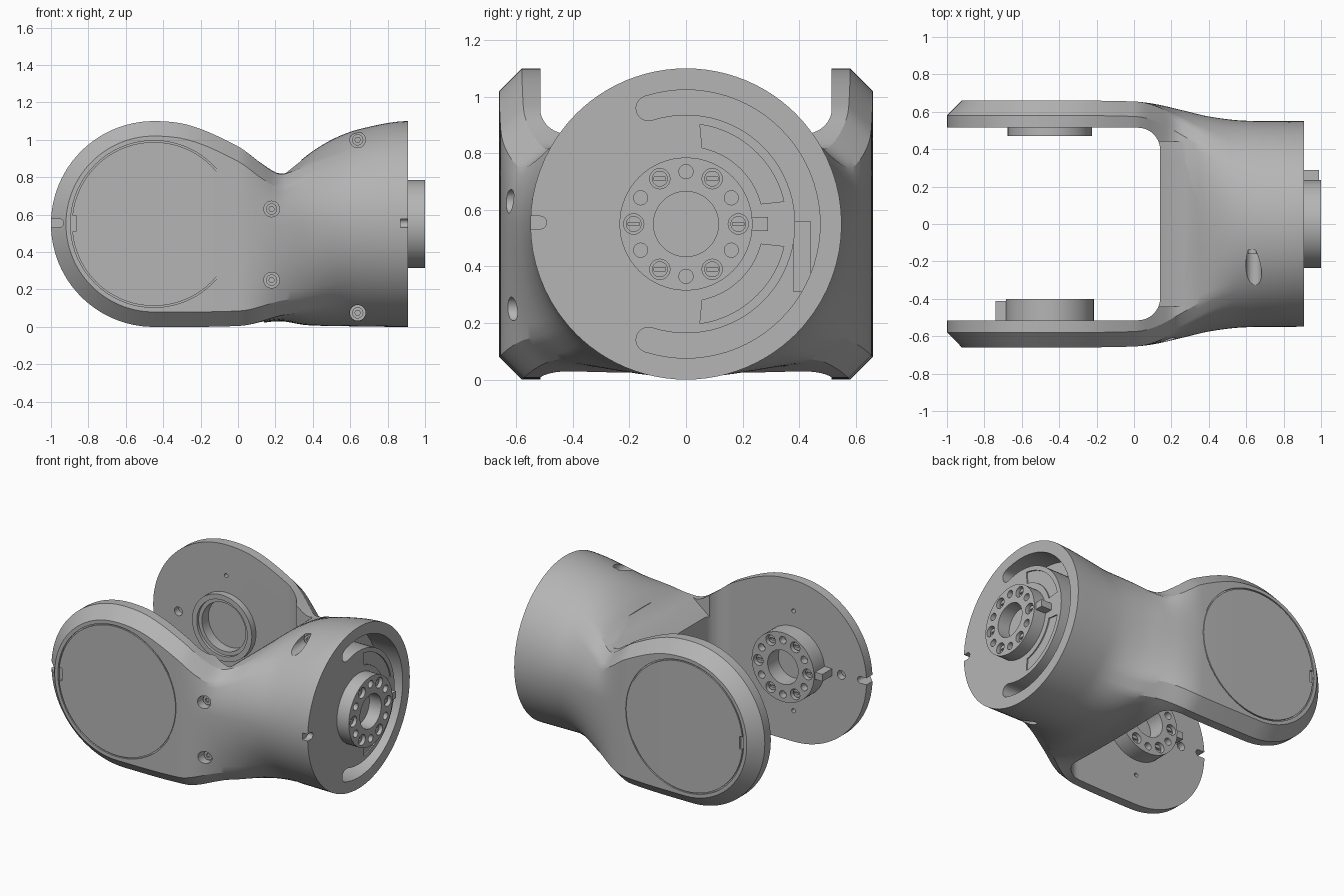
import bpy, bmesh, math
from math import sin, cos, pi, radians

cube = bpy.data.objects.get("Cube")
if cube:
    bpy.data.objects.remove(cube, do_unlink=True)

grey = bpy.data.materials.new("machined grey")
GREY = (0.46, 0.46, 0.46, 1)
grey.use_nodes = True
grey.diffuse_color = GREY
grey.node_tree.nodes["Principled BSDF"].inputs["Base Color"].default_value = GREY

AX, MID, R = -0.45, 0.55, 0.55     # joint axis x, mid height, main radius
END = 0.91                         # flat end of the barrel


def make(name, bm):
    bmesh.ops.recalc_face_normals(bm, faces=bm.faces)
    mesh = bpy.data.meshes.new(name)
    bm.to_mesh(mesh)
    bm.free()
    mesh.materials.append(grey)
    ob = bpy.data.objects.new(name, mesh)
    bpy.context.collection.objects.link(ob)
    return ob


def prism(name, pts, axis, a, b):
    """Extrude a 2D outline along an axis from a to b."""
    place = {"x": lambda u, v, d: (d, u, v),
             "y": lambda u, v, d: (u, d, v),
             "z": lambda u, v, d: (u, v, d)}[axis]
    bm = bmesh.new()
    lo = [bm.verts.new(place(u, v, a)) for u, v in pts]
    hi = [bm.verts.new(place(u, v, b)) for u, v in pts]
    bm.faces.new(lo)
    bm.faces.new(hi)
    for i in range(len(pts)):
        j = (i + 1) % len(pts)
        bm.faces.new((lo[i], lo[j], hi[j], hi[i]))
    return make(name, bm)


def arc(u, v, r, a0, a1, n):
    return [(u + r * cos(radians(a0 + (a1 - a0) * i / n)),
             v + r * sin(radians(a0 + (a1 - a0) * i / n))) for i in range(n + 1)]


def circle(u, v, r, n=32):
    return arc(u, v, r, 0, 360, n)[:-1]


def rect(u0, u1, v0, v1):
    return [(u0, v0), (u1, v0), (u1, v1), (u0, v1)]


def band(r0, r1, half_start, half_end):
    """Curved slot around the barrel axis, with round ends."""
    rm, rr = (r0 + r1) / 2, (r1 - r0) / 2
    end = radians(half_end)
    start = radians(half_start)
    pts = arc(0, MID, r1, half_start, half_end, 48)
    pts += arc(rm * cos(end), MID + rm * sin(end), rr, half_end, half_end + 180, 8)[1:-1]
    pts += arc(0, MID, r0, half_end, half_start, 48)
    pts += arc(rm * cos(start), MID + rm * sin(start), rr, half_start + 180, half_start + 360, 8)[1:-1]
    return pts


def cut(ob, cutter, op="DIFFERENCE"):
    mod = ob.modifiers.new("cut", "BOOLEAN")
    mod.operation, mod.solver, mod.object = op, "EXACT", cutter
    bpy.context.view_layer.objects.active = ob
    bpy.ops.object.modifier_apply(modifier=mod.name)
    bpy.data.objects.remove(cutter, do_unlink=True)


def curve(knots, x):
    """Smooth interpolation through (x, value) knots."""
    n = len(knots)
    x = min(max(x, knots[0][0]), knots[-1][0])
    i = max(k for k in range(n - 1) if knots[k][0] <= x)

    def slope(k):
        a, b = knots[max(k - 1, 0)], knots[min(k + 1, n - 1)]
        return 0 if k in (0, n - 1) else (b[1] - a[1]) / (b[0] - a[0])
    (x0, y0), (x1, y1) = knots[i], knots[i + 1]
    d = x1 - x0
    t = (x - x0) / d
    return (y0 * (1 + 2 * t) * (1 - t) ** 2 + slope(i) * d * t * (1 - t) ** 2
            + y1 * t * t * (3 - 2 * t) + slope(i + 1) * d * t * t * (t - 1))


# Body: half sections run down the top, spin round the joint, return below
TOP = [(AX, .55), (-.25, .525), (0, .415), (.13, .325), (.22, .282), (.3, .315),
       (.4, .39), (.52, .46), (.66, .51), (END, .55)]
BOTTOM = [(AX, .55), (0, .545), (.22, .52), (.36, .54), (.5, .545), (END, .55)]
WIDTH = [(AX, .66), (0, .655), (.12, .64), (.25, .61), (.4, .575), (.58, .553), (END, .55)]


def half_section(x, h):
    w, c = curve(WIDTH, x), 0.08
    t = min(max((x - 0.02) / 0.6, 0), 1)
    m = t * t * (3 - 2 * t)
    corners = [(0, w, 0, 0), (8, w, h - c, 40), (12, w - c, h, 52), (22, 0, h, 90)]
    side = []
    for (i0, y0, z0, a0), (i1, y1, z1, a1) in zip(corners, corners[1:]):
        for i in range(i0, i1):
            f = (i - i0) / (i1 - i0)
            a = radians(a0 + (a1 - a0) * f)
            side.append(((1 - m) * (y0 + (y1 - y0) * f) + m * w * cos(a),
                         (1 - m) * (z0 + (z1 - z0) * f) + m * h * sin(a)))
    return side + [(0, h)] + [(-y, z) for y, z in reversed(side)]


xs = [END + (AX - END) * i / 56 for i in range(57)]
rows = [[(x, y, MID + q) for y, q in half_section(x, curve(TOP, x))] for x in xs]
for i in range(1, 56):
    a = pi * i / 56
    rows.append([(AX - q * sin(a), y, MID + q * cos(a)) for y, q in half_section(AX, R)])
rows += [[(x, y, MID - q) for y, q in half_section(x, curve(BOTTOM, x))] for x in reversed(xs)]
bm = bmesh.new()
grid = [[bm.verts.new(p) for p in row] for row in rows]
for r0, r1 in zip(grid, grid[1:]):
    for k in range(len(r0) - 1):
        bm.faces.new((r0[k], r0[k + 1], r1[k + 1], r1[k]))
bmesh.ops.remove_doubles(bm, verts=bm.verts, dist=1e-5)
bmesh.ops.holes_fill(bm, edges=[e for e in bm.edges if e.is_boundary], sides=0)
body = make("yoke_body", bm)

# Fork gap with round inner corners, and sloped saddle of the web
gap = [(-1.3, -.515)] + arc(.02, -.395, .12, -90, 0, 10) + arc(.02, .395, .12, 0, 90, 10) + [(-1.3, .515)]
cut(body, prism("gap", gap, "z", -.2, 1.4))
cut(body, prism("saddle", [(.1, .7), (.14, .73), (.34, .89), (.34, 1.3), (.1, 1.3)], "y", -.44, .44))

# Cap seams and notches on both arms
for s in (-1, 1):
    ring = prism("ring", circle(AX, MID, .446, 72), "y", s * .65, s * .7)
    cut(ring, prism("core", circle(AX, MID, .438, 72), "y", s * .6, s * .8))
    cut(body, ring)
    cut(body, prism("notch", rect(-.893, -.865, .51, .595), "y", s * .645, s * .7))
    for u, v, r in ((AX, MID + .34, .014), (AX, MID - .34, .014), (-.81, MID, .03)):
        cut(body, prism("pin", circle(u, v, r, 16), "y", s * .5, s * .56))

# Alignment notches on the arm tip and barrel rim
cut(body, prism("tip", [(-1.1, .5325)] + arc(-.955, .555, .0225, -90, 90, 8) + [(-1.1, .5775)], "y", -.7, -.45))
cut(body, prism("rim", [(-.6, .5325)] + arc(-.515, .555, .0225, -90, 90, 8) + [(-.6, .5775)], "x", .87, 1))

# Barrel end: deep curved slot and two shallow panels
cut(body, prism("slot", band(.386, .474, -108, 108), "x", .72, 1))
for s in (1, -1):
    panel = arc(0, MID, .355, s * 13, s * 82, 20) + arc(0, MID, .275, s * 78, s * 15, 20)
    cut(body, prism("panel", panel, "x", END - .008, 1))
prism("slot_rib", rect(.38, .44, .31, .56), "x", .7, .8)


def hub(name, axis, u, v, base, top, tab):
    """Bolted flange with bore, twelve holes and a key tab."""
    d = 1 if top > base else -1
    ob = prism(name, circle(u, v, .235, 64), axis, base, top)
    key = sorted((u + tab * .2, u + tab * .29))
    cut(ob, prism("tab", rect(*key, v - .024, v + .024), axis, base, top - d * .012), "UNION")
    cut(ob, prism("bore", circle(u, v, .115, 48), axis, base + d * .012, top + d * .1))
    for i in range(12):
        a = i * pi / 6
        p = (u + .185 * cos(a), v + .185 * sin(a))
        r = .036 if i % 2 == 0 else .025
        cut(ob, prism("hole", circle(*p, r, 20), axis, top - d * .05, top + d * .1))
        if i % 2 == 0:
            bolt = prism(name + "_bolt", circle(*p, .028, 20), axis, top - d * .06, top - d * .02)
            cut(bolt, prism("drive", rect(p[0] - .02, p[0] + .02, p[1] - .006, p[1] + .006),
                            axis, top - d * .035, top))
    return ob


hub("barrel_hub", "x", 0, MID, END - .02, 1.0, 1)
hub("arm_hub", "y", AX, MID, -.53, -.40, -1)

# Bearing boss on the opposite arm, stepped inside
boss = prism("bearing_boss", circle(AX, MID, .225, 64), "y", .47, .53)
cut(boss, prism("step", circle(AX, MID, .19, 64), "y", .4, .49))
cut(boss, prism("bore", circle(AX, MID, .165, 64), "y", .4, .6))
cut(body, prism("seat", circle(AX, MID, .165, 64), "y", .5, .56))

# Counterbored screws on the front
for x, z, floor in ((.18, .63, -.57), (.18, .25, -.56), (.64, 1.0, -.14), (.64, .075, -.14)):
    cut(body, prism("counterbore", circle(x, z, .042, 24), "y", -.8, floor))
    screw = prism("front_screw", circle(x, z, .03, 24), "y", floor + .01, floor - .02)
    cut(screw, prism("socket", circle(x, z, .015, 6), "y", floor - .008, floor - .1))

# Smooth shading with crisp edges
for ob in bpy.context.collection.objects:
    ob.select_set(ob.type == "MESH" and grey.name in ob.data.materials)
bpy.context.view_layer.objects.active = body
bpy.ops.object.shade_smooth_by_angle(angle=radians(28))
